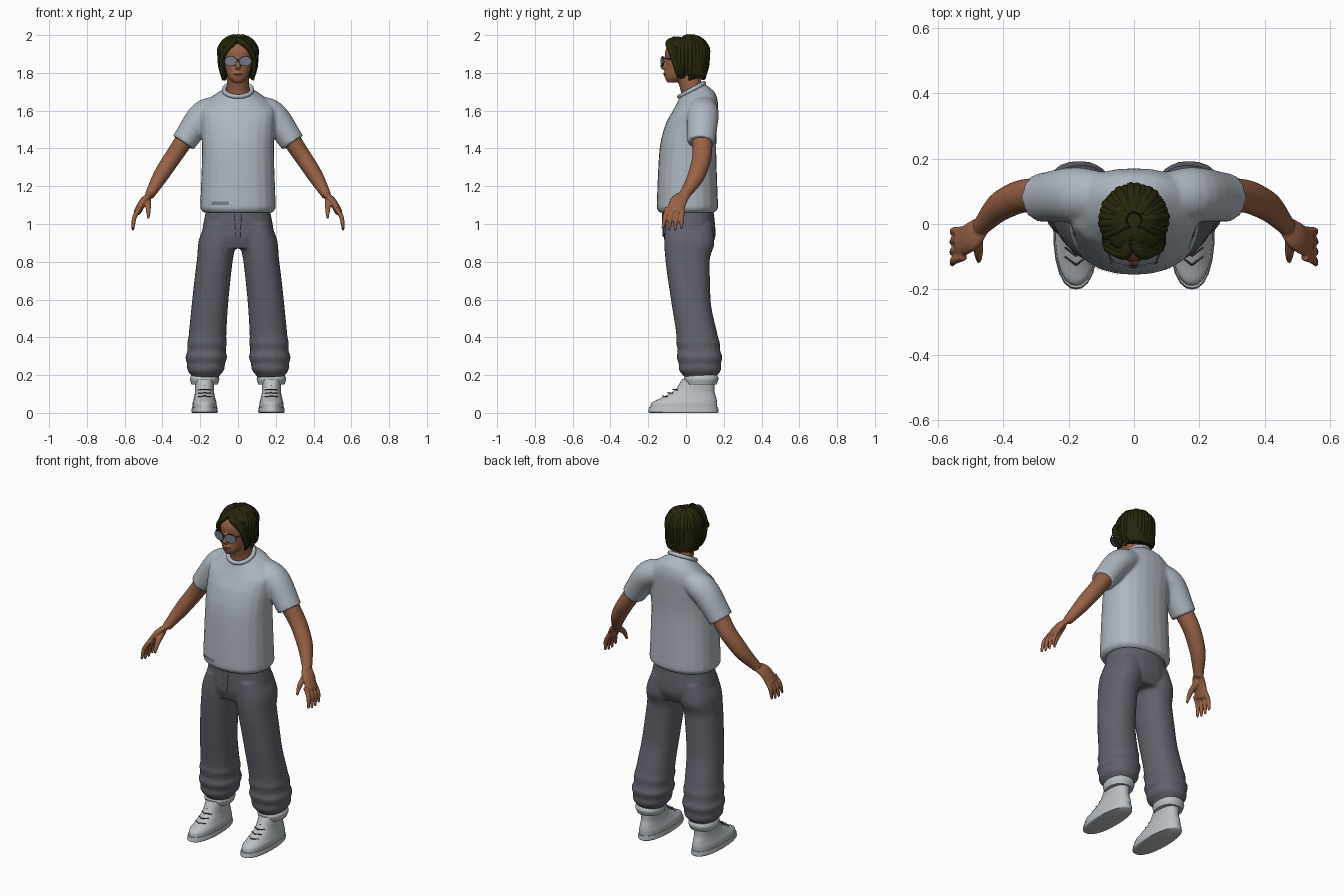
import bpy, bmesh, math, random
from mathutils import Vector, Matrix

random.seed(4)
if "Cube" in bpy.data.objects:
    bpy.data.objects.remove(bpy.data.objects["Cube"])


def material(name, *rgb):
    mat = bpy.data.materials.new(name)
    mat.use_nodes = True
    mat.diffuse_color = (*rgb, 1)
    mat.node_tree.nodes["Principled BSDF"].inputs["Base Color"].default_value = (*rgb, 1)
    return mat


SHIRT = material("pale_grey_cloth", .42, .47, .52)
PANTS = material("slate_cloth", .12, .12, .15)
SKIN = material("tan_skin", .31, .12, .06)
HAIR = material("dark_brown_hair", .02, .02, .004)
SHOE = material("shoe_white", .5, .53, .55)
GREY = material("cool_grey", .17, .2, .25)
DARK = material("dark_grey", .06, .06, .08)
LIP = material("lip_brown", .16, .06, .04)


def slope(before, after):
    """Tangent that never overshoots its neighbours."""
    return 2 * before * after / (before + after) if before * after > 0 else 0


def spline(rows, steps=5):
    """Fill in a smooth curve through a few key rows."""
    rows = [Vector(row) for row in rows]
    gaps = [b - a for a, b in zip(rows, rows[1:])]
    padded = [gaps[0], *gaps, gaps[-1]]
    tangents = [Vector([slope(a, b) for a, b in zip(*pair)]) for pair in zip(padded, padded[1:])]
    filled = []
    for i, gap in enumerate(gaps):
        for step in range(steps):
            t = step / steps
            ease = t * t * (3 - 2 * t)
            filled.append(rows[i] + gap * ease + tangents[i] * t * (1 - t) ** 2
                          - tangents[i + 1] * t * t * (1 - t))
    return filled + [rows[-1]]


def loft(bm, rings, power=2, sides=24):
    """Skin rings given as centre, half axis u and half axis v."""
    loops = []
    for centre, u, v in rings:
        loop = []
        for i in range(sides):
            angle = math.tau * i / sides
            c, s = math.cos(angle), math.sin(angle)
            reach = (abs(c) ** power + abs(s) ** power) ** (-1 / power)
            loop.append(bm.verts.new(centre + (u * c + v * s) * reach))
        loops.append(loop)
    for low, high in zip(loops, loops[1:]):
        for i in range(sides):
            bm.faces.new((low[i - 1], low[i], high[i], high[i - 1]))
    bm.faces.new(loops[0])
    bm.faces.new(loops[-1])


def stack(bm, rows, centre=lambda z: 0, tilt=lambda z: 0, fold=lambda z: 0, power=2.3):
    """Level rings from key rows of height, half width, front and back."""
    rings = []
    for z, width, front, back in spline(rows):
        depth = (back - front) / 2 + fold(z)
        rings.append((Vector((centre(z), (front + back) / 2, z)),
                      Vector((width + fold(z), 0, 0)), Vector((0, depth, depth * tilt(z)))))
    loft(bm, rings, power)


def tube(bm, rows, side=1, flat=1, sides=12):
    """Limb through key rows of x, y, z and radius, thinned by flat."""
    path = spline([(side * x, y, z, r) for x, y, z, r in rows])
    rings = []
    for i, row in enumerate(path):
        along = (path[min(i + 1, len(path) - 1)] - path[max(i - 1, 0)]).xyz.normalized()
        guide = Vector((0, 1, 0)) if abs(along.y) < .9 else Vector((0, 0, 1))
        u = (guide - along * guide.dot(along)).normalized()
        rings.append((row.xyz, u * row.w, along.cross(u) * row.w * flat))
    loft(bm, rings, sides=sides)


def finish(bm, name, mat, voxel=0):
    """Make the object, blending overlapping pieces when voxel is set."""
    bmesh.ops.recalc_face_normals(bm, faces=bm.faces)
    mesh = bpy.data.meshes.new(name)
    bm.to_mesh(mesh)
    bm.free()
    mesh.materials.append(mat)
    ob = bpy.data.objects.new(name, mesh)
    bpy.context.collection.objects.link(ob)
    bpy.ops.object.select_all(action='DESELECT')
    ob.select_set(True)
    bpy.context.view_layer.objects.active = ob
    bpy.ops.object.shade_smooth_by_angle(angle=math.radians(50))
    if voxel:
        blend = ob.modifiers.new("Blend", 'REMESH')
        blend.mode, blend.voxel_size, blend.use_smooth_shade = 'VOXEL', voxel, True
        soften = ob.modifiers.new("Soften", 'SMOOTH')
        soften.iterations = 3
    return ob


def placed(location, turn, axis, *size):
    return Matrix.Translation(location) @ Matrix.Rotation(turn, 4, axis) @ Matrix.Diagonal((*size, 1))


SIDES = {"left": 1, "right": -1}

# T-shirt: torso and sleeves blended together
bm = bmesh.new()
stack(bm, [(1.06, .18, -.14, .15), (1.09, .2, -.155, .17), (1.4, .19, -.14, .16), (1.6, .2, -.08, .17),
           (1.65, .16, -.06, .16), (1.71, .07, -.03, .1)], tilt=lambda z: max(0, z - 1.55) * 3)
for side in SIDES.values():
    tube(bm, [(.1, .09, 1.62, .07), (.18, .09, 1.58, .084), (.29, .08, 1.43, .073)], side, .9, 24)
shirt = finish(bm, "t_shirt", SHIRT, .009)

# Collar
bpy.ops.mesh.primitive_torus_add(major_radius=.074, minor_radius=.012, location=(0, .03, 1.71), rotation=(.5, 0, 0))
collar = bpy.context.object
collar.name = "shirt_collar"
collar.data.materials.append(SHIRT)
bpy.ops.object.shade_smooth()

# Small printed strip near the hem
bm = bmesh.new()
bmesh.ops.create_grid(bm, x_segments=16, y_segments=3, size=1,
                      matrix=placed((-.11, -.17, 1.11), math.pi / 2, 'X', .06, .01, 1))
wrap = finish(bm, "shirt_print", GREY).modifiers.new("Wrap", 'SHRINKWRAP')
wrap.target, wrap.offset = shirt, .003

# Trousers: hips and baggy legs with folds above the ankle
bm = bmesh.new()
stack(bm, [(1.12, .16, -.12, .14), (.95, .19, -.12, .157), (.87, .17, -.1, .13)])
for side in SIDES.values():
    stack(bm, [(1, .08, -.11, .14), (.9, .1, -.115, .15), (.8, .095, -.108, .125), (.6, .096, -.08, .13),
               (.4, .1, -.05, .17), (.28, .107, -.045, .19), (.2, .08, -.02, .17), (.18, .07, 0, .15)],
          centre=lambda z: side * (.175 - .08 * z * z),
          fold=lambda z: .005 * math.sin(90 * z) if z < .4 else 0)
finish(bm, "trousers", PANTS, .009)

# Fly flap
bm = bmesh.new()
stack(bm, [(.93, .012, -.123, -.11), (1.06, .02, -.127, -.11)], power=4)
finish(bm, "trouser_fly", PANTS)

for label, side in SIDES.items():
    def foot(z):
        return side * .177

    # Rolled cuff
    bm = bmesh.new()
    stack(bm, [(.15, .07, 0, .16), (.18, .078, -.01, .172), (.2, .07, 0, .165)], foot)
    finish(bm, label + "_cuff", SHOE)

    # Sneaker upper
    bm = bmesh.new()
    stack(bm, [(.02, .065, -.19, .165), (.05, .064, -.185, .165), (.08, .056, -.13, .16),
               (.12, .05, -.06, .15), (.18, .05, -.02, .15)], foot)
    finish(bm, label + "_shoe", SHOE)

    # Sole with rounded edges
    bm = bmesh.new()
    stack(bm, [(0, .066, -.19, .167), (.006, .07, -.2, .172), (.03, .067, -.195, .17)], foot)
    finish(bm, label + "_sole", SHOE)

    # Laces climbing the instep
    bm = bmesh.new()
    for row in range(4):
        y, z, thick = .028 * row - .125, .018 * row + .086, .003
        for reach in (-.034, .034):
            tube(bm, [(.177 + reach, y + .025, z, thick), (.177, y, z + thick, thick)], side, sides=6)
    finish(bm, label + "_laces", DARK)

# Skin: head, neck, nose, lips, arms and hands blended together
bm = bmesh.new()
stack(bm, [(1.75, .025, -.1, -.05), (1.78, .053, -.112, .03), (1.85, .073, -.108, .08),
           (1.9, .077, -.112, .09), (1.94, .072, -.1, .085), (1.97, .05, -.07, .06)])
tube(bm, [(0, .045, 1.65, .07), (0, .03, 1.72, .06), (0, 0, 1.8, .057)], sides=24)
tube(bm, [(0, -.104, 1.885, .008), (0, -.122, 1.835, .015), (0, -.11, 1.823, .01)])
for z in (1.79, 1.8):
    tube(bm, [(-.024, -.1, z, .006), (0, -.113, z, .007), (.024, -.1, z, .006)])
for side in SIDES.values():
    tube(bm, [(.2, .08, 1.57, .06), (.32, .087, 1.39, .052), (.4, .06, 1.27, .047), (.47, -.01, 1.15, .028)],
         side, .9, 24)
    tube(bm, [(.46, 0, 1.16, .03), (.5, -.04, 1.12, .046), (.535, -.06, 1.06, .045)], side, .45)
    for finger in range(4):
        y, tip = .027 * finger - .1, .033 * finger - .124
        curl = .01 * abs(finger - 1.5)
        tube(bm, [(.52, y, 1.085, .013), (.55, (y + tip) / 2, 1.03, .0125), (.557, tip, .96 + curl, .007)], side)
    tube(bm, [(.48, -.03, 1.13, .02), (.475, -.09, 1.08, .014), (.474, -.115, 1.03, .007)], side)
finish(bm, "head_and_arms", SKIN, .005)

# Mouth line
bm = bmesh.new()
tube(bm, [(-.024, -.106, 1.795, .003), (0, -.118, 1.795, .003), (.024, -.106, 1.795, .003)])
finish(bm, "mouth_line", LIP)

# Hair: a cap, with overlapping locks falling from the crown
bm = bmesh.new()
stack(bm, [(1.77, .07, .03, .105), (1.8, .09, -.01, .11), (1.9, .1, -.06, .115),
           (1.95, .09, -.09, .105), (1.99, .04, -.05, .06)])
locks = 22
for lock in range(locks):
    angle = math.radians(236 * lock / (locks - 1) - 28)
    drop, thick = random.uniform(.19, .24), random.uniform(.014, .019)
    path = []
    for step in range(6):
        polar = .2 + .4 * step
        height = math.cos(polar) * (.09 if polar < math.pi / 2 else drop)
        out = .096 * math.sin(polar)
        path.append((out * math.cos(angle), .012 + 1.06 * out * math.sin(angle), 1.9 + height,
                     thick * (1 - .6 * (step / 5) ** 4)))
    tube(bm, path, sides=8)

# Parted fringe sweeping to both sides
for side in SIDES.values():
    for layer in range(3):
        y = .012 * layer
        tube(bm, [(-.01 * side, y - .06, 1.98, .014), (.03, y - .093, 1.955, .017), (.08, y - .07, 1.89, .015),
                  (.086, y - .05, 1.82, .012), (.074, y - .04, 1.77, .004)], side, sides=8)
finish(bm, "hair", HAIR)

# Sunglasses: lenses set in slightly larger rims, with temples and bridge
for label, side in SIDES.items():
    for part, mat, grow, y in (("lens", GREY, 0, -.126), ("glasses_frame", DARK, .003, -.124)):
        bm = bmesh.new()
        turn = Matrix.Rotation(.2 * side, 4, 'Z')
        disc = placed((0, 0, 0), math.pi / 2, 'X', .032 + grow, .024 + grow, .005)
        bmesh.ops.create_cone(bm, cap_ends=True, segments=24, radius1=1, radius2=1, depth=1,
                              matrix=Matrix.Translation((.038 * side, y, 1.862)) @ turn @ disc)
        if mat == DARK:
            tube(bm, [(.066, -.116, 1.875, .003), (.078, -.09, 1.875, .003), (.085, -.02, 1.87, .003)], side, sides=6)
            tube(bm, [(0, -.13, 1.872, .003), (.012, -.128, 1.87, .003)], side, sides=6)
        finish(bm, f"{label}_{part}", mat)
